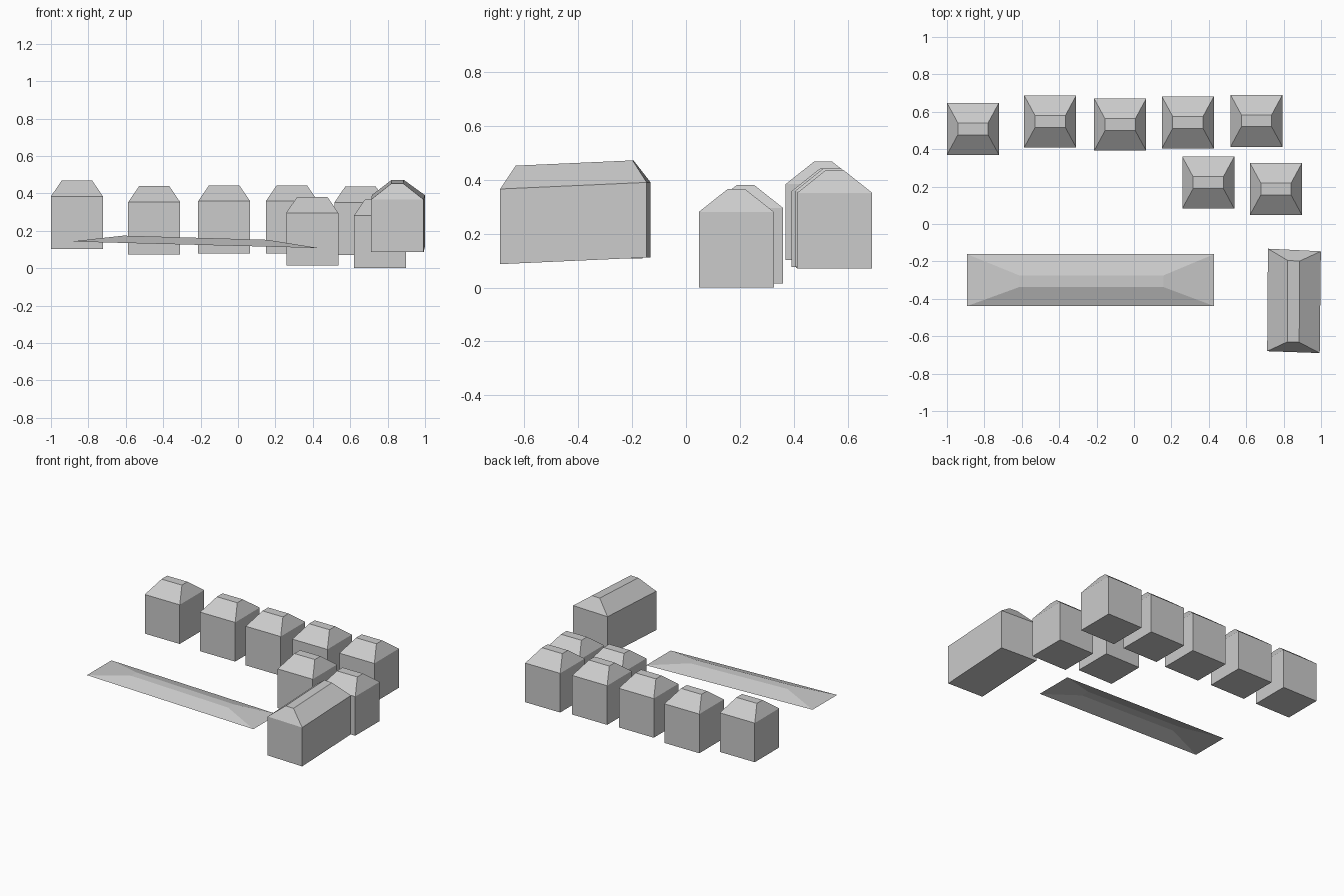
import bpy

if "Cube" in bpy.data.objects:
    bpy.data.objects.remove(bpy.data.objects["Cube"])


def rect(cx, cy, hx, hy):
    """Corners of an axis-aligned plan rectangle, counter-clockwise."""
    return [(cx - hx, cy - hy), (cx + hx, cy - hy), (cx + hx, cy + hy), (cx - hx, cy + hy)]


def loft(name, rings, close_bottom=True):
    """Join stacked four-point rings into a faceted solid with a flat cap."""
    verts = [p for ring in rings for p in ring]
    faces = []
    for r in range(len(rings) - 1):
        a, b = 4 * r, 4 * r + 4
        for i in range(4):
            j = (i + 1) % 4
            faces.append((a + i, a + j, b + j, b + i))
    last = 4 * (len(rings) - 1)
    faces.append(tuple(last + i for i in range(4)))
    if close_bottom:
        faces.append((3, 2, 1, 0))
    mesh = bpy.data.meshes.new(name)
    mesh.from_pydata(verts, [], faces)
    mesh.update()
    obj = bpy.data.objects.new(name, mesh)
    bpy.context.collection.objects.link(obj)
    return obj


def at(plan, height):
    """Lift a plan to 3D; height is a function of x and y."""
    return [(x, y, height(x, y)) for x, y in plan]


# Small hip-roofed houses: centre x, centre y, base height
houses = [
    (-0.861, 0.509, 0.103), (-0.448, 0.548, 0.072), (-0.074, 0.531, 0.077),
    (0.288, 0.543, 0.077), (0.655, 0.552, 0.071), (0.397, 0.221, 0.015),
    (0.759, 0.187, 0.0),
]
for n, (cx, cy, base) in enumerate(houses, 1):
    wall = rect(cx, cy, 0.139, 0.139)
    ridge = rect(cx, cy, 0.081, 0.032)
    loft(f"small_house_{n}", [
        at(wall, lambda x, y: base),
        at(wall, lambda x, y: base + 0.281),
        at(ridge, lambda x, y: base + 0.366),
    ])

# Long house, slightly skewed and rising towards the back
wall = [(0.712, -0.680), (0.993, -0.690), (0.999, -0.146), (0.716, -0.132)]
ridge = [(0.820, -0.630), (0.883, -0.632), (0.886, -0.198), (0.822, -0.195)]


def rise(z):
    return lambda x, y: z + 0.045 * (y + 0.69)


loft("long_house", [at(wall, rise(0.087)), at(wall, rise(0.366)), at(ridge, rise(0.450))])

# Low open roof canopy, sloping down to the right
loft("low_roof", [
    at(rect(-0.232, -0.300, 0.661, 0.139), lambda x, y: 0.119 - 0.026 * x),
    at(rect(-0.228, -0.306, 0.385, 0.031), lambda x, y: 0.156 - 0.029 * x),
], close_bottom=False)
